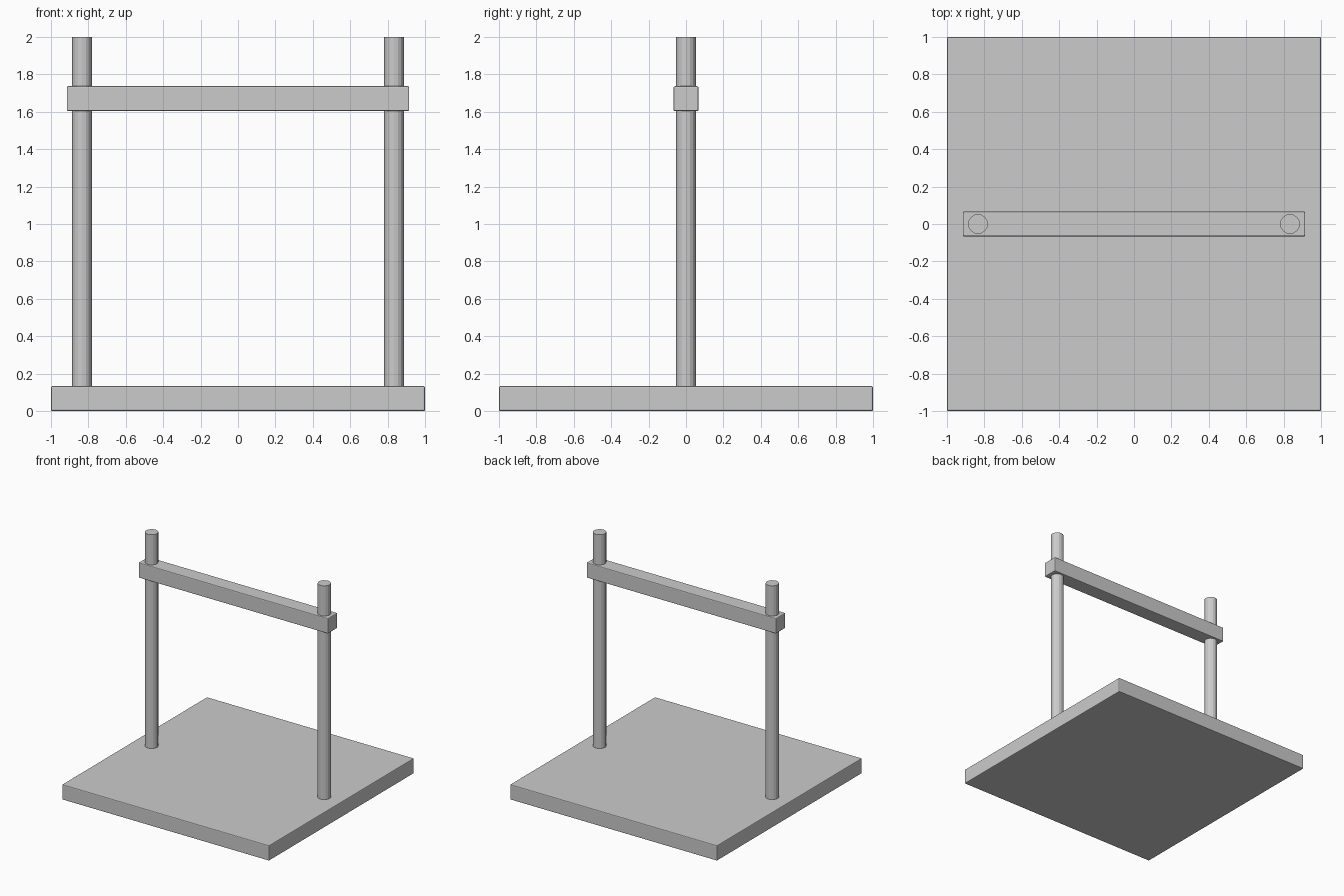
import bpy

if "Cube" in bpy.data.objects:
    bpy.data.objects.remove(bpy.data.objects["Cube"])

T = 0.133  # shared thickness of the base and crossbar


def bevelled_box(name, size, z):
    bpy.ops.mesh.primitive_cube_add(size=1, location=(0, 0, z))
    ob = bpy.context.object
    ob.name = name
    ob.scale = size
    bpy.ops.object.transform_apply(location=False, rotation=False, scale=True)
    bev = ob.modifiers.new("soft_edges", 'BEVEL')
    bev.width = 0.007
    bev.segments = 2
    return ob


# Square base slab and horizontal crossbar
bevelled_box("base", (2.0, 2.0, T), T / 2)
bevelled_box("crossbar", (1.83, T, T), 1.67)

# Two faceted upright posts, standing on the base and passing through the bar
for side, name in ((-1, "left_post"), (1, "right_post")):
    bpy.ops.mesh.primitive_cylinder_add(
        vertices=16, radius=0.053, depth=2.0 - T,
        location=(side * 0.834, 0, (2.0 + T) / 2))
    bpy.context.object.name = name
